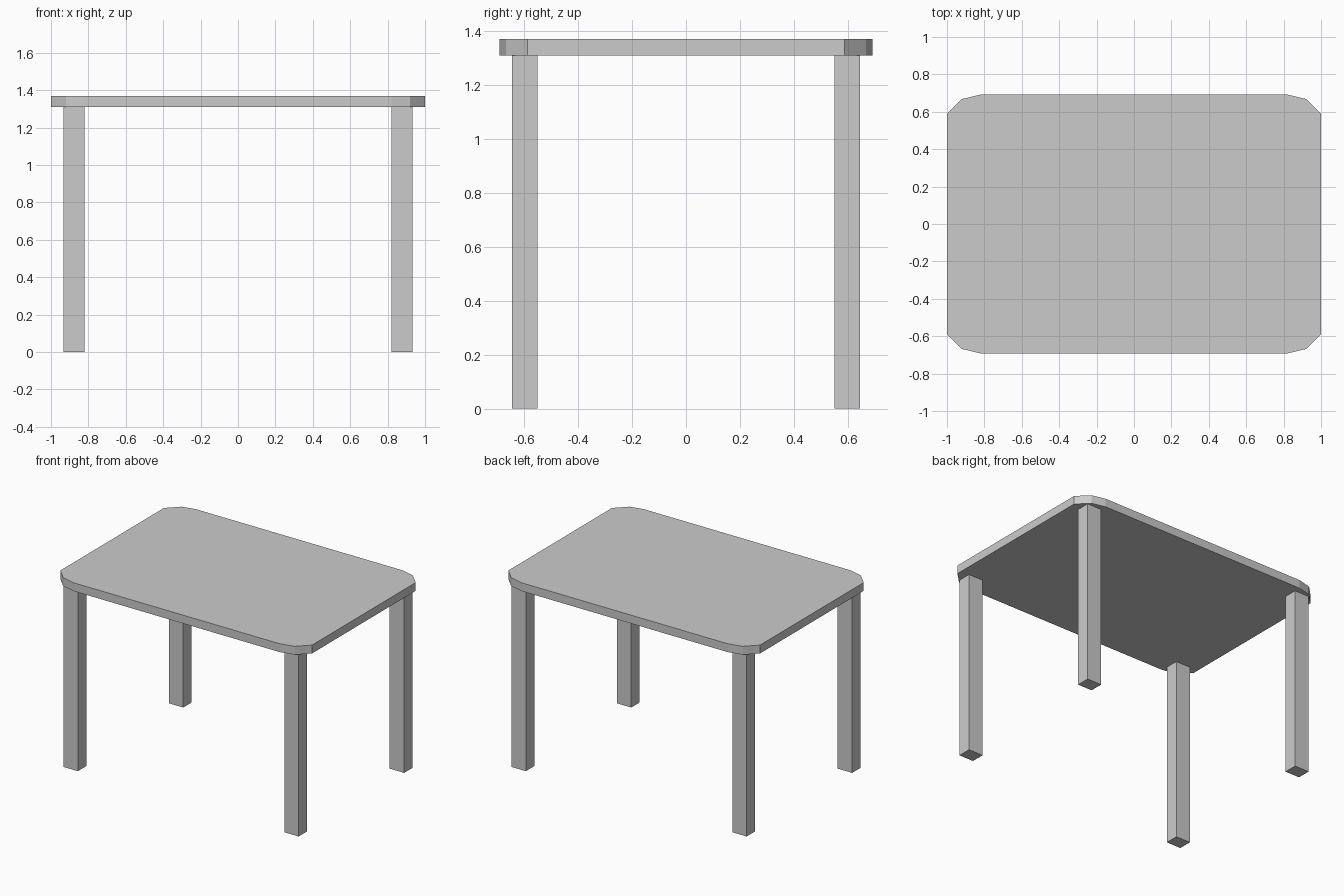
import bpy, bmesh

if "Cube" in bpy.data.objects:
    bpy.data.objects.remove(bpy.data.objects["Cube"])

TOP_Z, UNDER_Z = 1.37, 1.31
# One corner of the tabletop outline, from the side edge to the back edge
CORNER = [(1.0, 0.588), (0.92, 0.668), (0.82, 0.692)]


def prism(name, outline, z0, z1):
    """Extrude a counter-clockwise outline from z0 up to z1."""
    bm = bmesh.new()
    base = bm.faces.new([bm.verts.new((x, y, z0)) for x, y in outline])
    ext = bmesh.ops.extrude_face_region(bm, geom=[base], use_keep_orig=True)
    verts = [g for g in ext["geom"] if isinstance(g, bmesh.types.BMVert)]
    bmesh.ops.translate(bm, vec=(0, 0, z1 - z0), verts=verts)
    bmesh.ops.recalc_face_normals(bm, faces=bm.faces)
    mesh = bpy.data.meshes.new(name)
    bm.to_mesh(mesh)
    bm.free()
    obj = bpy.data.objects.new(name, mesh)
    bpy.context.collection.objects.link(obj)
    return obj


# Tabletop with faceted rounded corners
half = CORNER + [(-x, y) for x, y in reversed(CORNER)]
prism("tabletop", half + [(-x, -y) for x, y in half], UNDER_Z, TOP_Z)

# Four rectangular legs
LX, LY, HX, HY = 0.877, 0.598, 0.057, 0.048
for side, sx in (("left", -1), ("right", 1)):
    for end, sy in (("front", -1), ("back", 1)):
        cx, cy = sx * LX, sy * LY
        rect = [(cx - HX, cy - HY), (cx + HX, cy - HY),
                (cx + HX, cy + HY), (cx - HX, cy + HY)]
        prism(f"{end}_{side}_leg", rect, 0, UNDER_Z)
